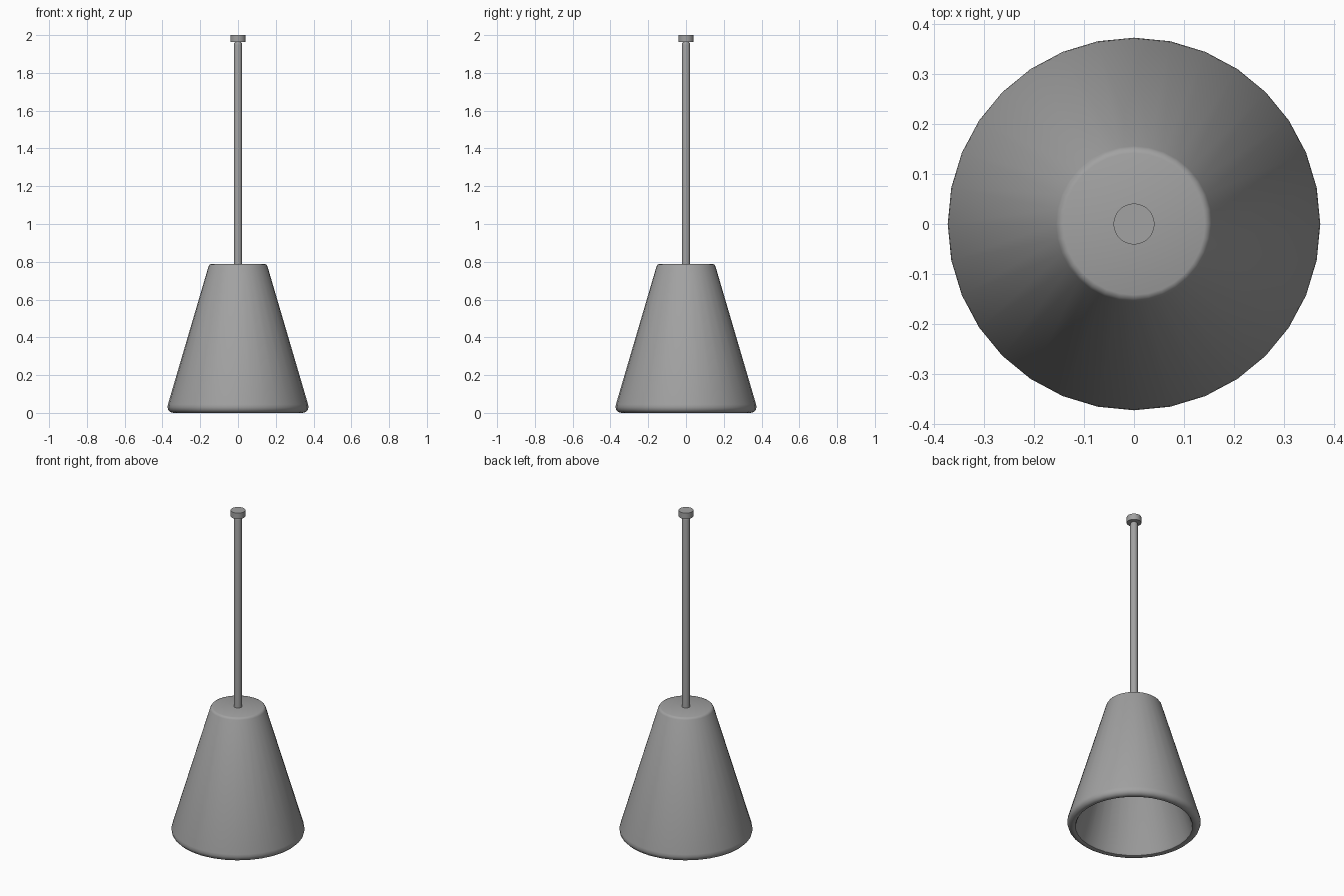
import bpy, bmesh, math

cube = bpy.data.objects.get("Cube")
if cube:
    bpy.data.objects.remove(cube, do_unlink=True)

grey = bpy.data.materials.new("mid_grey")
grey.use_nodes = True
colour = (0.36, 0.36, 0.36, 1)
grey.diffuse_color = colour
grey.node_tree.nodes["Principled BSDF"].inputs["Base Color"].default_value = colour


def lathe(name, profile, sides=32, angle=40):
    """Spin (radius, height) points around z; zero radius closes an end."""
    bm = bmesh.new()
    verts = [bm.verts.new((r, 0, z)) for r, z in profile]
    edges = [bm.edges.new(pair) for pair in zip(verts, verts[1:])]
    bmesh.ops.spin(bm, geom=verts + edges, axis=(0, 0, 1), cent=(0, 0, 0),
                   angle=math.tau, steps=sides, use_merge=True)
    bmesh.ops.remove_doubles(bm, verts=bm.verts, dist=1e-5)
    bmesh.ops.recalc_face_normals(bm, faces=bm.faces)
    mesh = bpy.data.meshes.new(name)
    bm.to_mesh(mesh)
    bm.free()
    mesh.materials.append(grey)
    obj = bpy.data.objects.new(name, mesh)
    bpy.context.collection.objects.link(obj)
    bpy.ops.object.select_all(action="DESELECT")
    obj.select_set(True)
    bpy.context.view_layer.objects.active = obj
    bpy.ops.object.shade_smooth_by_angle(angle=math.radians(angle))
    return obj


# Conical shade: outer wall, rounded rim, hollow inside
lathe("lamp_shade", [
    (0, 0.788), (0.142, 0.788), (0.150, 0.785), (0.156, 0.776),
    (0.371, 0.045), (0.373, 0.030), (0.369, 0.015), (0.358, 0.004), (0.342, 0),
    (0.329, 0.004), (0.322, 0.015), (0.118, 0.735), (0.108, 0.745), (0, 0.745),
])

# Hanging rod with softened top
lathe("hanging_rod", [
    (0, 0.77), (0.022, 0.77), (0.022, 1.948), (0.020, 1.958), (0.014, 1.966), (0, 1.966),
])

# Ceiling cap
lathe("ceiling_cap", [(0, 1.963), (0.041, 1.963), (0.041, 2.0), (0, 2.0)])
